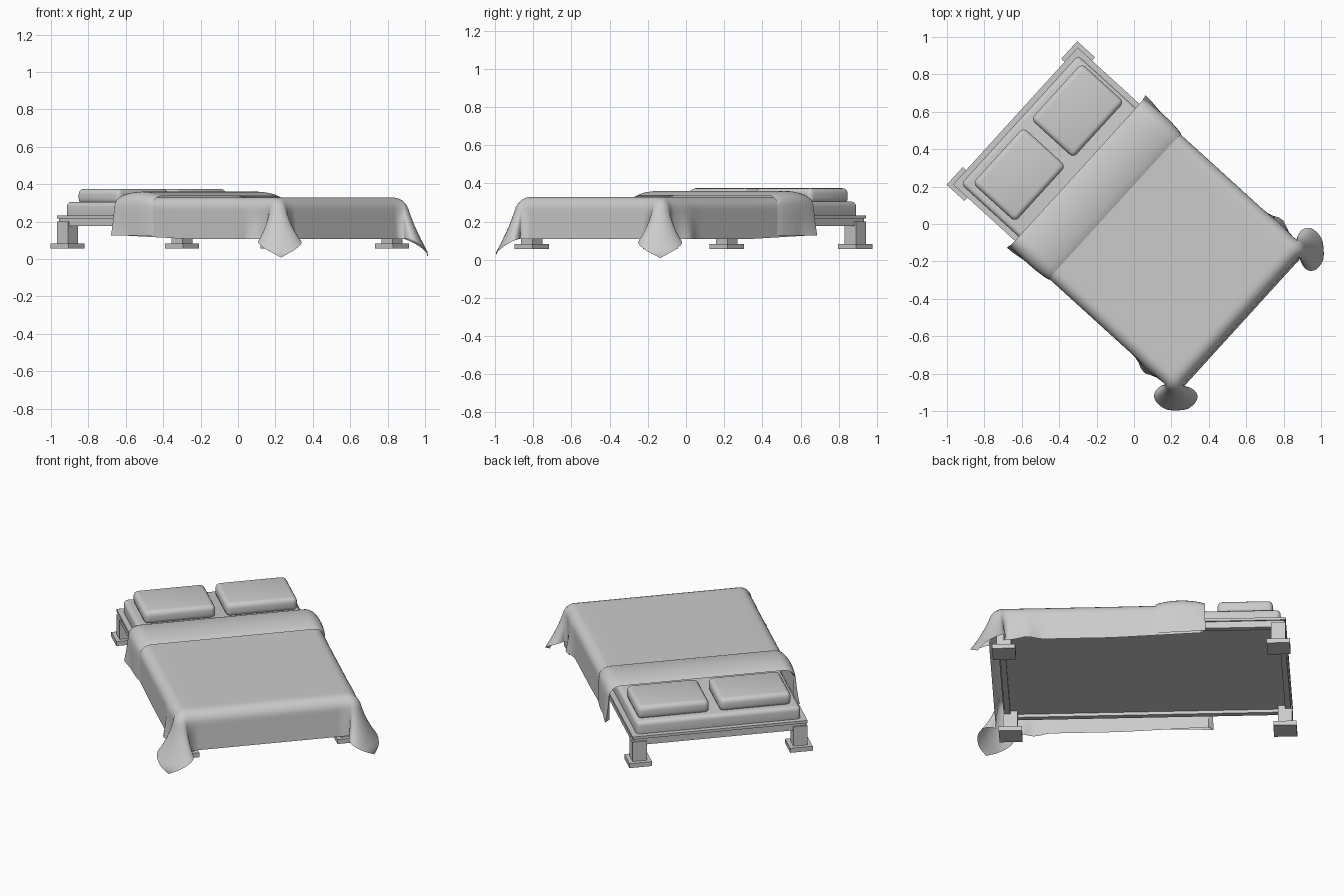
import bpy, bmesh
from math import sin, cos, pi, hypot, atan2, exp, radians

if "Cube" in bpy.data.objects:
    bpy.data.objects.remove(bpy.data.objects["Cube"])

TURN = radians(47.7)          # whole bed is turned; local +y is the head end


def finish(name, bm, smooth=False):
    bmesh.ops.recalc_face_normals(bm, faces=bm.faces)
    me = bpy.data.meshes.new(name)
    bm.to_mesh(me)
    bm.free()
    ob = bpy.data.objects.new(name, me)
    bpy.context.collection.objects.link(ob)
    ob.rotation_euler[2] = TURN
    if smooth:
        for p in me.polygons:
            p.use_smooth = True
    return ob


def box(name, x0, x1, y0, y1, z0, z1, bevel=0.0, seg=4):
    bm = bmesh.new()
    bmesh.ops.create_cube(bm, size=1)
    for v in bm.verts:
        v.co.x = (x0 + x1) / 2 + v.co.x * (x1 - x0)
        v.co.y = (y0 + y1) / 2 + v.co.y * (y1 - y0)
        v.co.z = (z0 + z1) / 2 + v.co.z * (z1 - z0)
    if bevel:
        bmesh.ops.bevel(bm, geom=bm.edges[:], offset=bevel, segments=seg,
                        profile=0.5, affect='EDGES')
    return finish(name, bm, bevel > 0)


def sheet(name, xs, ys, fn):
    bm = bmesh.new()
    rows = [[bm.verts.new(fn(x, y)) for x in xs] for y in ys]
    for a, b in zip(rows, rows[1:]):
        for i in range(len(xs) - 1):
            bm.faces.new((a[i], a[i + 1], b[i + 1], b[i]))
    return finish(name, bm, True)


def spread(a, b, n):
    return [a + (b - a) * i / n for i in range(n + 1)]


# legs with foot plates
for sx, side in ((-1, "left"), (1, "right")):
    for y, end in ((-0.70, "foot"), (0.818, "head")):
        x = sx * 0.455
        box(f"{end}_{side}_leg", x - .04, x + .04, y - .04, y + .04, 0.08, 0.2)
        box(f"{end}_{side}_plate", x - .064, x + .064, y - .064, y + .064, 0.056, 0.083)

# frame rails and base panel
FX, F0, F1, T = 0.495, -0.74, 0.858, 0.04
for nm, d, z0, z1 in (("rail", 0.008, 0.176, 0.22), ("lip", 0.0, 0.216, 0.232)):
    a, b, c = FX - d, F0 + d, F1 - d
    for sx, side in ((-1, "left"), (1, "right")):
        box(f"{side}_{nm}", *sorted((sx * a, sx * (FX - T))), b, c, z0, z1)
    box(f"foot_{nm}", -FX + T, FX - T, b, F0 + T, z0, z1)
    box(f"head_{nm}", -FX + T, FX - T, F1 - T, c, z0, z1)
box("base_panel", -0.46, 0.46, -0.71, 0.83, 0.195, 0.215)

# mattress and pillows
box("mattress", -0.465, 0.465, -0.70, 0.828, 0.205, 0.305, 0.025)
for nm, x in (("left_pillow", -0.218), ("right_pillow", 0.245)):
    box(nm, x - .202, x + .202, 0.478, 0.785, 0.295, 0.375, 0.028)

# blanket: a cloth grid draped over a rounded edge, with pointed corner tails
W, FOOT, TOP, R = 0.46, -0.70, 0.33, 0.062
ARC = R * pi / 2
HANG = ARC + 0.16


def drape(r):
    """outward reach and drop after r units of cloth past the edge"""
    if r < ARC:
        return R * sin(r / R), R * (1 - cos(r / R))
    return R, R + (r - ARC)


def blanket_point(s, t):
    sg = 1 if s > 0 else -1
    ex, ey = max(abs(s) - W, 0), max(FOOT - t, 0)
    x, y = min(abs(s), W), max(t, FOOT)
    r = hypot(ex, ey)
    if r == 0:
        return (s, t, TOP)
    reach, drop = drape(r)
    f = min(r / HANG, 1.3)
    phi = atan2(ey, ex)
    tau = (phi - pi / 4) / (pi / 4)
    x += reach * cos(phi)
    y -= (reach + 0.02 * f) * sin(phi)
    if ex > 0 and ey > 0:
        out = 0.075 * f ** 1.5 * cos(tau * pi / 2) ** 2
        lat = 0.075 * f ** 2 * sin(tau * pi)
        x += (out - lat) * 0.707
        y -= (out + lat) * 0.707
        drop *= 0.98
    elif ey == 0:        # soft wave in the hem ahead of the corner
        x += 0.03 * f ** 2 * exp(-((t + 0.57) / 0.05) ** 2)
        drop -= 0.02 * f * max(0, (t + 0.1) / 0.5)
    return (sg * x, y, TOP - drop)


skirt = spread(0, HANG, 16)
xs = [-W - e for e in reversed(skirt)] + spread(-W, W, 14)[1:-1] + [W + e for e in skirt]
ys = spread(0.39, FOOT, 36) + [FOOT - e for e in skirt[1:]]
sheet("blanket", xs, ys, blanket_point)


# turned-back fold, a puffed band across the blanket
def fold_point(s, t):
    k = (t - 0.14) / 0.27
    puff = 0.006 + 0.024 * sin(pi * min(max(k, 0), 1)) ** 0.7
    sg = 1 if s > 0 else -1
    e = max(abs(s) - W, 0)
    reach, drop = drape(e)
    f = e / HANG
    x = min(abs(s), W) + reach * (1 + 0.2 * puff / R) + 0.35 * puff * min(f * 2, 1)
    x += 0.025 * f ** 2 * max(0, k - 0.6) / 0.4
    return (sg * x, t + 0.015 * f * (k - 0.5), TOP + puff * (1 - f) - drop + 0.018 * f)


sheet("blanket_fold", xs, spread(0.41, 0.14, 14), fold_point)
# rolled underside joining the fold to the blanket at the head edge
sheet("fold_roll", xs, spread(0, 1, 4),
      lambda s, q: tuple(a + (b - a) * q for a, b in
                         zip(fold_point(s, 0.41), blanket_point(s, 0.39))))
